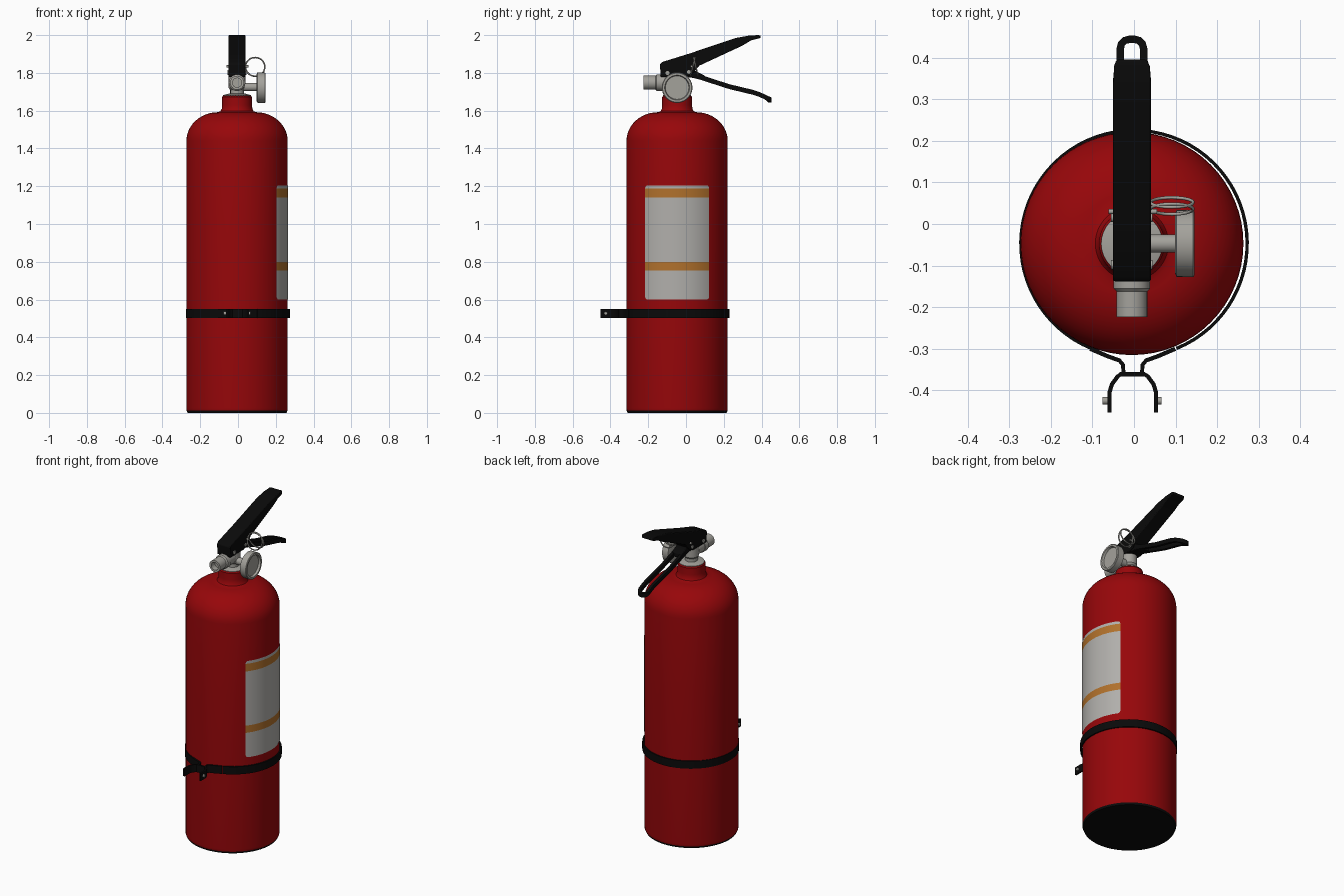
import bpy, bmesh, math
from mathutils import Matrix, Vector

if "Cube" in bpy.data.objects:
    bpy.data.objects.remove(bpy.data.objects["Cube"])

CX, CY, R = -0.005, -0.047, 0.268      # tank axis and radius


def material(name, rgb):
    m = bpy.data.materials.new(name)
    m.diffuse_color = (*rgb, 1)
    m.use_nodes = True
    m.node_tree.nodes["Principled BSDF"].inputs["Base Color"].default_value = m.diffuse_color
    return m


RED = material("red paint", (0.31, 0.002, 0.003))
BLACK = material("black", (0.003, 0.003, 0.003))
METAL = material("grey metal", (0.37, 0.36, 0.33))
WHITE = material("label white", (0.44, 0.43, 0.41))
ORANGE = material("label orange", (0.44, 0.165, 0.025))


def finish(name, bm, mats, angle=35, bevel=0, fix=True):
    if fix:
        bmesh.ops.recalc_face_normals(bm, faces=bm.faces)
    me = bpy.data.meshes.new(name)
    bm.to_mesh(me)
    bm.free()
    ob = bpy.data.objects.new(name, me)
    bpy.context.collection.objects.link(ob)
    for m in mats:
        me.materials.append(m)
    if bevel:
        b = ob.modifiers.new("bevel", 'BEVEL')
        b.width, b.segments = bevel, 2
    bpy.ops.object.select_all(action='DESELECT')
    ob.select_set(True)
    bpy.context.view_layer.objects.active = ob
    bpy.ops.object.shade_smooth_by_angle(angle=math.radians(angle))
    return ob


def lathe(name, profile, mats, origin=(CX, CY, 0), axis='Z', seg=64, rule=None):
    """Revolve (radius, height) points about an axis through origin."""
    bm = bmesh.new()
    rings = []
    for r, h in profile:
        n = 1 if r == 0 else seg
        rings.append([bm.verts.new((r * math.cos(2 * math.pi * i / seg),
                                    r * math.sin(2 * math.pi * i / seg), h)) for i in range(n)])
    for a, b in zip(rings, rings[1:]):
        for i in range(seg):
            j = (i + 1) % seg
            vs = [a[i % len(a)], a[j % len(a)], b[j % len(b)], b[i % len(b)]]
            f = bm.faces.new(list(dict.fromkeys(vs)))
            if rule:
                f.material_index = rule(f.calc_center_median())
    rot = {'Z': Matrix(), 'X': Matrix.Rotation(math.pi / 2, 4, 'Y'),
           '-Y': Matrix.Rotation(math.pi / 2, 4, 'X')}[axis]
    bmesh.ops.transform(bm, matrix=Matrix.Translation(origin) @ rot, verts=bm.verts)
    return finish(name, bm, mats)


def rod(name, origin, axis, r, a, b, mat, seg=24):
    return lathe(name, [(0, a), (r, a), (r, b), (0, b)], [mat], origin, axis, seg)


def prism(name, yz, half, mat, bevel=0.005, taper_y=9):
    """Side outline extruded across x, narrowed beyond taper_y."""
    bm = bmesh.new()
    f = bm.faces.new([bm.verts.new((CX - half, y, z)) for y, z in yz])
    ext = bmesh.ops.extrude_face_region(bm, geom=[f])['geom']
    bmesh.ops.translate(bm, vec=(2 * half, 0, 0), verts=[v for v in ext if isinstance(v, bmesh.types.BMVert)])
    for v in bm.verts:
        if v.co.y > taper_y:
            v.co.x = CX + (v.co.x - CX) * 0.78
    return finish(name, bm, [mat], bevel=bevel)


def ribbon(name, pts, thick, height, mat):
    """Strip standing on edge along a path of 3D points."""
    bm = bmesh.new()
    rows = []
    for i, p in enumerate(pts):
        d = Vector(pts[min(i + 1, len(pts) - 1)]) - Vector(pts[max(i - 1, 0)])
        n = Vector((-d.y, d.x, 0)).normalized() * thick / 2
        c, up = Vector(p), Vector((0, 0, height / 2))
        rows.append([bm.verts.new(v) for v in (c - n - up, c + n - up, c + n + up, c - n + up)])
    for a, b in zip(rows, rows[1:]):
        for k in range(4):
            bm.faces.new((a[k], a[(k + 1) % 4], b[(k + 1) % 4], b[k]))
    bm.faces.new(rows[0])
    bm.faces.new(rows[-1])
    return finish(name, bm, [mat])


# Tank: black base, straight wall, domed shoulder, neck
profile = [(0, 0), (0.262, 0), (0.267, 0.012), (R, 0.025), (R, 1.0)]
for i in range(13):
    t = math.pi / 2 * i / 12
    profile.append((0.10 + 0.168 * math.cos(t), 1.44 + 0.152 * math.sin(t)))
profile += [(0.088, 1.597), (0.081, 1.61), (0.079, 1.63), (0.079, 1.672), (0.073, 1.68), (0, 1.68)]
lathe("tank", profile, [RED, BLACK], rule=lambda c: 1 if c.z < 0.012 else 0)

# Label: curved plate with rounded corners and two orange stripes
bm = bmesh.new()
half, corner, z0, z1 = 0.68, 0.016, 0.60, 1.205
cuts = [corner * (1 - math.cos(math.pi / 8 * k)) for k in range(5)]
offs = [-half + c / R for c in cuts]
offs += [offs[-1] + (-2 * offs[-1]) * k / 24 for k in range(1, 24)] + [-a for a in reversed(offs)]
cols = []
for a in offs:
    e = min((half - abs(a)) * R, corner)
    inset = corner - math.sqrt(max(0, corner ** 2 - (corner - e) ** 2))
    cols.append([bm.verts.new((CX + (R + 0.0015) * math.cos(a), CY + (R + 0.0015) * math.sin(a), z))
                 for z in (z0 + inset, 0.755, 0.80, 1.14, 1.188, z1 - inset)])
for a, b in zip(cols, cols[1:]):
    for k in range(5):
        bm.faces.new((a[k], b[k], b[k + 1], a[k + 1])).material_index = k % 2
finish("label", bm, [WHITE, ORANGE], fix=False)

# Strap with pinched, forked clamp ends at the front
BZ = 0.527
path = [(0.272 * math.cos(a), CY + 0.272 * math.sin(a), BZ)
        for a in [math.radians(-68 + 316 * i / 64) for i in range(65)]]
ribbon("strap", path, 0.008, 0.048, BLACK)
for s, side in ((-1, "left"), (1, "right")):
    ends = [(0.102, -0.300), (0.06, -0.318), (0.032, -0.328), (0.024, -0.338), (0.022, -0.357),
            (0.036, -0.366), (0.050, -0.385), (0.056, -0.405), (0.056, -0.453)]
    ribbon("clamp_" + side, [(CX + 0.002 + s * x, y, BZ) for x, y in ends], 0.010, 0.048, BLACK)
    rod("clamp_bolt_" + side, (CX + s * 0.064, -0.425, BZ), 'X', 0.009, -0.007, 0.007, METAL, 12)
ribbon("clamp_bridge", [(CX - 0.03, -0.361, BZ), (CX + 0.03, -0.361, BZ)], 0.010, 0.048, BLACK)

# Valve: collar, body, nozzle outlet
lathe("valve_collar", [(0, 1.675), (0.074, 1.675), (0.074, 1.682), (0.045, 1.69), (0, 1.69)], [METAL], seg=32)
lathe("valve_body", [(0, 1.68), (0.036, 1.68), (0.036, 1.71), (0.044, 1.72), (0.044, 1.80), (0, 1.80)], [METAL], seg=32)
lathe("nozzle", [(0, 0), (0.040, 0), (0.040, 0.055), (0.044, 0.055), (0.044, 0.087), (0.037, 0.094),
                 (0.037, 0.156), (0.024, 0.156), (0.024, 0.12), (0, 0.12)],
      [METAL], (CX, -0.068, 1.748), '-Y', 32)

# Pressure gauge on the right
lathe("gauge", [(0, 0), (0.070, 0), (0.080, 0.004), (0.081, 0.044), (0.077, 0.047), (0.066, 0.047),
                (0.062, 0.034), (0, 0.034)], [METAL], (0.098, CY, 1.722), 'X', 40)
rod("gauge_stem", (0, CY, 1.725), 'X', 0.022, 0.02, 0.10, METAL)

# Upper squeeze lever
prism("upper_lever", [(-0.134, 1.778), (-0.138, 1.845), (-0.125, 1.858), (0.02, 1.903), (0.26, 1.984),
                      (0.33, 1.997), (0.380, 2.0), (0.395, 1.998), (0.395, 1.985), (0.380, 1.981),
                      (0.345, 1.972), (0.30, 1.945), (0.07, 1.838), (0.03, 1.79), (0.0, 1.778)],
      0.046, BLACK, 0.005, 0.39)

# Lower carry handle: mount plus slotted loop that droops toward the back
prism("handle_mount", [(-0.06, 1.78), (-0.06, 1.82), (0.05, 1.81), (0.10, 1.785), (0.10, 1.758), (0.03, 1.775)],
      0.036, BLACK, 0.004)


def droop(y):
    keys = [(0.05, 1.785), (0.23, 1.727), (0.355, 1.697), (0.40, 1.682), (0.46, 1.648)]
    for (ya, za), (yb, zb) in zip(keys, keys[1:]):
        if y <= yb:
            return za + (zb - za) * (y - ya) / (yb - ya)
    return keys[-1][1]


rail = [(0.028, y) for y in (0.06, 0.15, 0.23, 0.30, 0.355, 0.385, 0.41)]
arc = [(0.006 + 0.022 * math.cos(t), 0.422 + 0.022 * math.sin(t)) for t in (0, math.pi / 6, math.pi / 3, math.pi / 2)]
half_path = rail + arc
loop = half_path + [(-x, y) for x, y in reversed(half_path)]
ribbon("carry_handle", [(CX + x, y, droop(y)) for x, y in loop], 0.018, 0.026, BLACK)

# Pivot pins and safety pin with wire ring
rod("pivot_pin", (CX, -0.098, 1.80), 'X', 0.011, -0.050, 0.050, METAL, 16)
rod("handle_pin", (CX, 0.015, 1.805), 'X', 0.010, -0.050, 0.050, METAL, 16)
rod("safety_pin", (CX, 0.030, 1.835), 'X', 0.006, -0.056, 0.060, METAL, 12)
for k, (y, tilt) in enumerate(((0.036, 76), (0.052, 103))):
    bpy.ops.mesh.primitive_torus_add(major_radius=0.051, minor_radius=0.004, major_segments=36, minor_segments=8,
                                     location=(0.091, y, 1.832), rotation=(math.radians(tilt), 0, 0))
    ring = bpy.context.object
    ring.name = "pin_ring_%d" % (k + 1)
    ring.data.materials.append(METAL)
    bpy.ops.object.shade_smooth()
